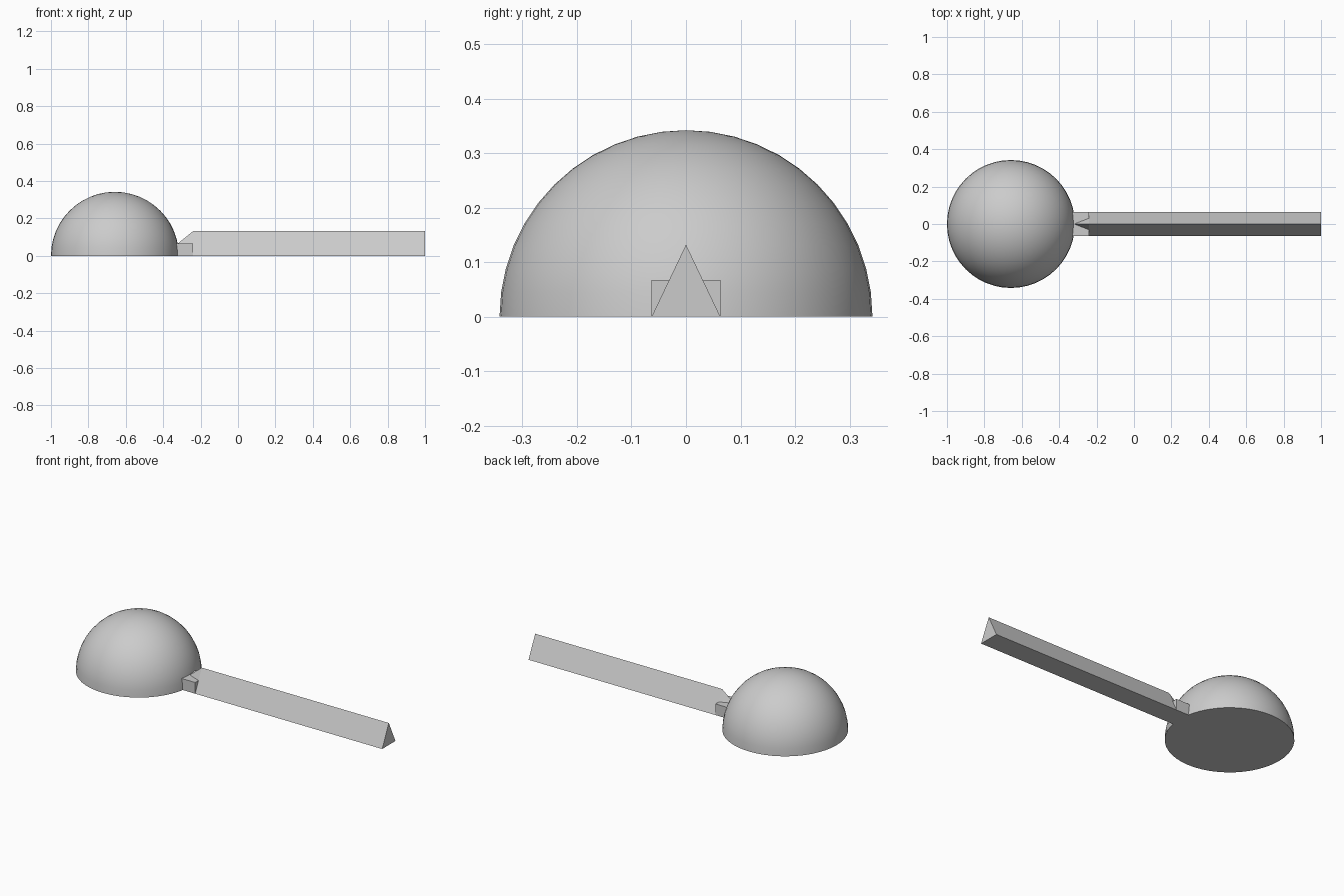
import bpy, bmesh
from mathutils import Vector

cube = bpy.data.objects.get("Cube")
if cube:
    bpy.data.objects.remove(cube, do_unlink=True)

# Single flat colour
grey = bpy.data.materials.new("light grey")
grey.use_nodes = True
grey.diffuse_color = (0.6, 0.6, 0.6, 1)
grey.node_tree.nodes["Principled BSDF"].inputs["Base Color"].default_value = (0.6, 0.6, 0.6, 1)

DOME_X, DOME_R = -0.658, 0.342
HALF_W, BAR_H = 0.063, 0.132
BAR_START, TIP_X, BLOCK_H = -0.24, -0.32, 0.067


def add_object(name, bm):
    bmesh.ops.recalc_face_normals(bm, faces=bm.faces)
    mesh = bpy.data.meshes.new(name)
    bm.to_mesh(mesh)
    bm.free()
    mesh.materials.append(grey)
    obj = bpy.data.objects.new(name, mesh)
    bpy.context.collection.objects.link(obj)
    return obj


def triangle(bm, x, half_width, base, top):
    points = [(x, -half_width, base), (x, half_width, base), (x, 0, top)]
    return bm.faces.new([bm.verts.new(p) for p in points])


# Dome: upper half of a sphere with a flat closed base
bm = bmesh.new()
bmesh.ops.create_uvsphere(bm, u_segments=48, v_segments=24, radius=DOME_R)
bmesh.ops.bisect_plane(bm, geom=bm.verts[:] + bm.edges[:] + bm.faces[:], dist=1e-5,
                       plane_co=(0, 0, 0), plane_no=(0, 0, 1), clear_inner=True)
bmesh.ops.holes_fill(bm, edges=[e for e in bm.edges if e.is_boundary])
bmesh.ops.translate(bm, verts=bm.verts, vec=(DOME_X, 0, 0))
dome = add_object("dome", bm)
bpy.context.view_layer.objects.active = dome
dome.select_set(True)
bpy.ops.object.shade_smooth_by_angle()

# Long bar: triangular section extruded along x
bm = bmesh.new()
start = triangle(bm, BAR_START, HALF_W, 0, BAR_H)
end = bmesh.ops.extrude_face_region(bm, geom=[start], use_keep_orig=True)
bmesh.ops.translate(bm, verts=[v for v in end["geom"] if isinstance(v, bmesh.types.BMVert)],
                    vec=(1 - BAR_START, 0, 0))
add_object("ridge_bar", bm)

# Pointed end of the ridge, running down to the joint block
bm = bmesh.new()
section = triangle(bm, BAR_START, HALF_W * (1 - BLOCK_H / BAR_H), BLOCK_H, BAR_H)
tip = bm.verts.new((TIP_X, 0, BLOCK_H))
for edge in section.edges[:]:
    bm.faces.new([*edge.verts, tip])
add_object("ridge_tip", bm)

# Joint block between the bar and the dome
bm = bmesh.new()
length = 0.14
bmesh.ops.create_cube(bm, size=1)
bmesh.ops.scale(bm, verts=bm.verts, vec=(length, 2 * HALF_W, BLOCK_H))
bmesh.ops.translate(bm, verts=bm.verts, vec=Vector((BAR_START - length / 2, 0, BLOCK_H / 2)))
add_object("joint_block", bm)
